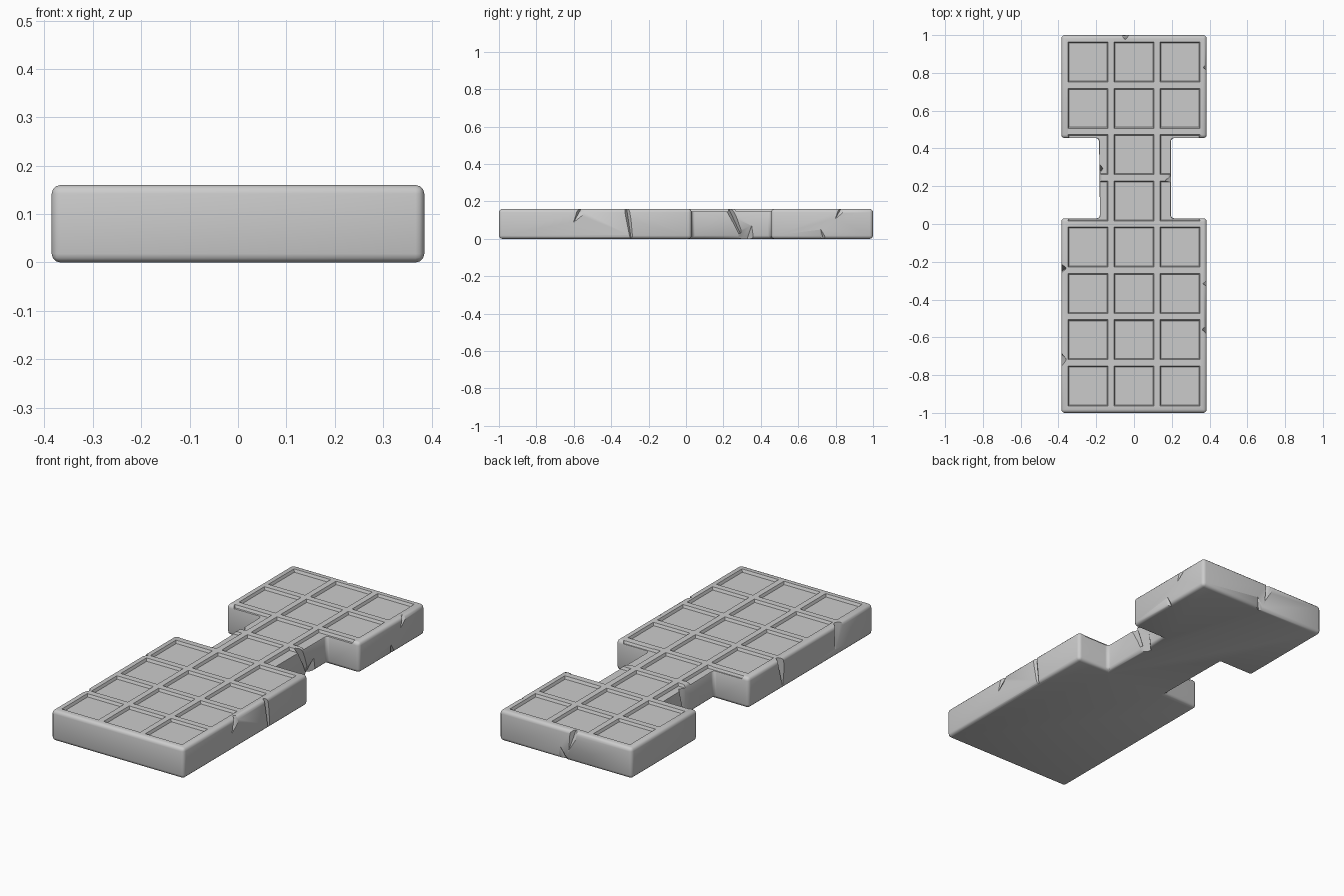
import bpy, bmesh
from mathutils import Vector

if "Cube" in bpy.data.objects:
    bpy.data.objects.remove(bpy.data.objects["Cube"])

H = 0.16          # slab thickness
PITCH = 0.245     # spacing of the tile grid


def make_object(name, bm):
    bmesh.ops.recalc_face_normals(bm, faces=bm.faces[:])
    mesh = bpy.data.meshes.new(name)
    bm.to_mesh(mesh)
    bm.free()
    ob = bpy.data.objects.new(name, mesh)
    bpy.context.collection.objects.link(ob)
    return ob


def add_loft(bm, low, high):
    """Closed solid between two matching rings of points."""
    lo = [bm.verts.new(p) for p in low]
    hi = [bm.verts.new(p) for p in high]
    bm.faces.new(lo[::-1])
    bm.faces.new(hi)
    for i in range(len(lo)):
        j = (i + 1) % len(lo)
        bm.faces.new((lo[i], lo[j], hi[j], hi[i]))


def square(cx, cy, h, z):
    return [(cx + sx * h, cy + sy * h, z)
            for sx, sy in ((-1, -1), (1, -1), (1, 1), (-1, 1))]


def add_crack(bm, a, b, normal, width, depth_a, depth_b):
    """V-shaped wedge running along a wall from a to b (points on the wall)."""
    n, a, b = Vector(normal), Vector(a), Vector(b)
    side = n.cross(b - a).normalized()
    out = 0.03
    half = width * (1 + out / max(depth_a, depth_b))
    ends = [(p - n * d, p + n * out + side * half, p + n * out - side * half)
            for p, d in ((a, depth_a), (b, depth_b))]
    add_loft(bm, *ends)


def cut(ob, cutter):
    cutter.hide_render = True
    mod = ob.modifiers.new("cut", 'BOOLEAN')
    mod.operation = 'DIFFERENCE'
    mod.solver = 'EXACT'
    mod.use_self = True
    mod.object = cutter


# Slab: notched outline, extruded and rounded
outline = [(-0.385, -1), (0.385, -1), (0.385, 0.03), (0.195, 0.03), (0.195, 0.455),
           (0.385, 0.455), (0.385, 1), (-0.385, 1), (-0.385, 0.455), (-0.185, 0.455),
           (-0.18, 0.03), (-0.385, 0.03)]
bm = bmesh.new()
add_loft(bm, [(x, y, 0) for x, y in outline], [(x, y, H) for x, y in outline])
slab = make_object("stone_slab", bm)
bev = slab.modifiers.new("rounding", 'BEVEL')
bev.width = 0.018
bev.segments = 3

# Recessed square panels on the top, a 3 x 8 grid (the neck clips its side panels)
bm = bmesh.new()
for col in (-1, 0, 1):
    for row in range(8):
        cx, cy = col * 0.243, (row - 3.5) * PITCH
        add_loft(bm, square(cx, cy, 0.1, H - 0.014), square(cx, cy, 0.119, H + 0.03))
panels = make_object("panel_cutter", bm)

# Cracks and chips around the walls
R, L, B = (1, 0, 0), (-1, 0, 0), (0, 1, 0)
cracks = [
    ((0.385, -0.32, 0.18), (0.385, -0.29, -0.02), R, 0.014, 0.022, 0.008),
    ((0.385, -0.55, 0.18), (0.385, -0.60, 0.09), R, 0.022, 0.03, 0.001),
    ((0.385, 0.84, 0.18), (0.385, 0.80, 0.11), R, 0.018, 0.025, 0.001),
    ((0.385, 0.72, 0.05), (0.385, 0.74, -0.02), R, 0.02, 0.001, 0.02),
    ((0.195, 0.22, 0.18), (0.195, 0.29, 0.03), R, 0.018, 0.035, 0.012),
    ((0.195, 0.35, 0.07), (0.195, 0.32, -0.02), R, 0.05, 0.001, 0.04),
    ((-0.385, -0.23, 0.18), (-0.385, -0.25, 0.02), L, 0.025, 0.03, 0.002),
    ((-0.385, -0.72, 0.18), (-0.385, -0.69, 0.04), L, 0.04, 0.03, 0.002),
    ((-0.182, 0.30, 0.18), (-0.182, 0.28, 0.03), L, 0.025, 0.022, 0.002),
    ((-0.05, 1, 0.18), (-0.02, 1, 0.06), B, 0.022, 0.028, 0.001),
    ((0.03, 1, 0.06), (0.0, 1, -0.02), B, 0.03, 0.001, 0.025),
]
bm = bmesh.new()
for c in cracks:
    add_crack(bm, *c)
chips = make_object("crack_cutter", bm)

cut(slab, panels)
cut(slab, chips)

# Bake the modifiers, drop the cutters, shade smooth
bpy.context.view_layer.update()
evaluated = slab.evaluated_get(bpy.context.evaluated_depsgraph_get())
baked = bpy.data.meshes.new_from_object(evaluated)
slab.modifiers.clear()
slab.data = baked
for helper in (panels, chips):
    bpy.data.objects.remove(helper)
bpy.context.view_layer.objects.active = slab
slab.select_set(True)
bpy.ops.object.shade_smooth_by_angle(angle=0.62)
